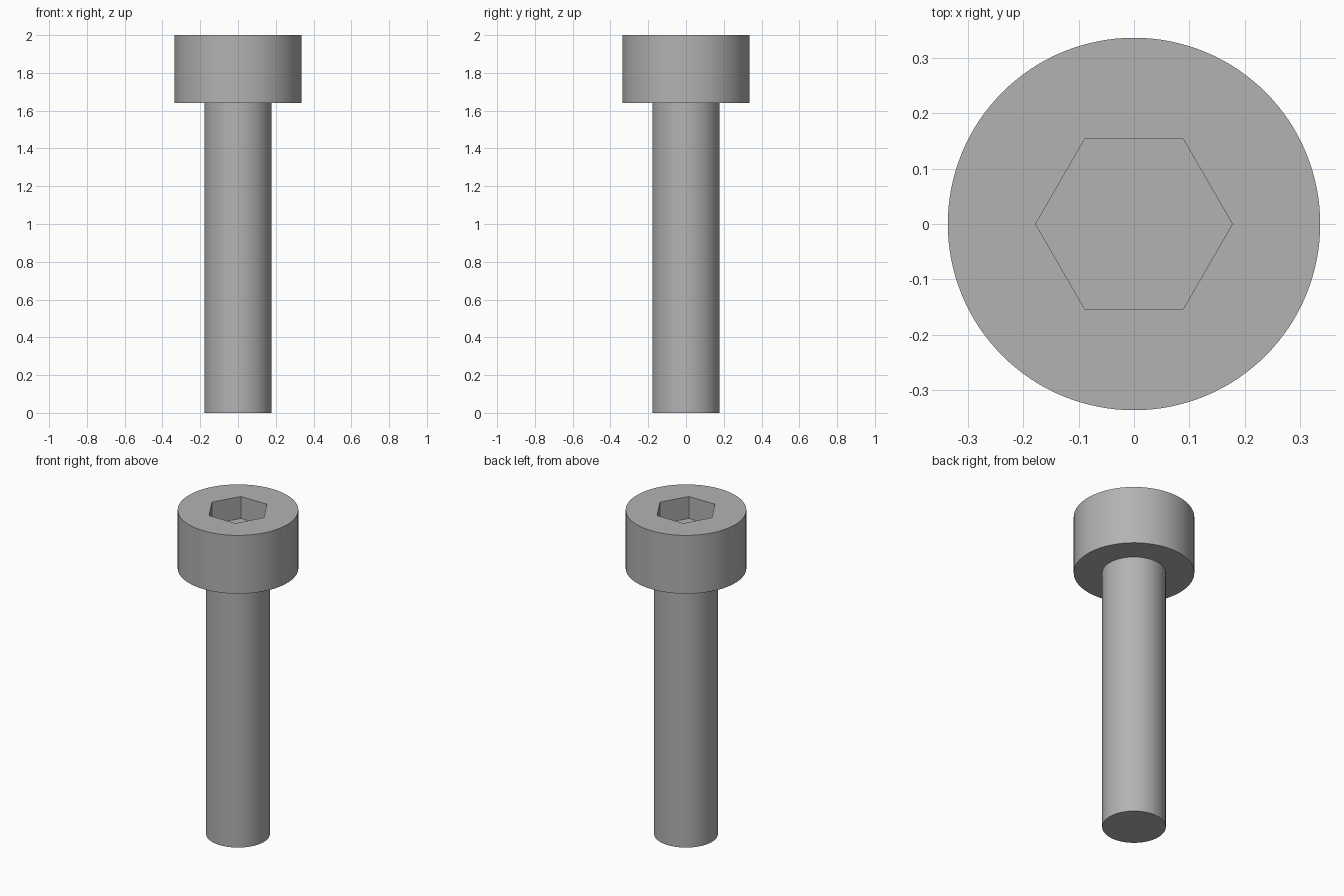
import bpy
import bmesh
from math import radians
from mathutils import Matrix

SEGMENTS = 128
SHAFT_R, HEAD_R, SOCKET_R = 0.178, 0.337, 0.178
HEAD_Z, TOP_Z, SOCKET_DEPTH = 1.64, 2.0, 0.135

cube = bpy.data.objects.get("Cube")
if cube:
    bpy.data.objects.remove(cube, do_unlink=True)

# Plain grey metal
steel = bpy.data.materials.new("grey_steel")
steel.use_nodes = True
grey = (0.45, 0.45, 0.45, 1)
steel.diffuse_color = grey
steel.node_tree.nodes["Principled BSDF"].inputs["Base Color"].default_value = grey


def add_object(name, bm):
    bmesh.ops.recalc_face_normals(bm, faces=bm.faces)
    mesh = bpy.data.meshes.new(name)
    bm.to_mesh(mesh)
    bm.free()
    mesh.materials.append(steel)
    obj = bpy.data.objects.new(name, mesh)
    bpy.context.collection.objects.link(obj)
    return obj


# Shaft and head turned from one stepped profile
bm = bmesh.new()
profile = [(0, 0), (SHAFT_R, 0), (SHAFT_R, HEAD_Z),
           (HEAD_R, HEAD_Z), (HEAD_R, TOP_Z), (0, TOP_Z)]
verts = [bm.verts.new((r, 0, z)) for r, z in profile]
edges = [bm.edges.new(pair) for pair in zip(verts, verts[1:])]
bmesh.ops.spin(bm, geom=verts + edges, axis=(0, 0, 1), cent=(0, 0, 0),
               angle=radians(360), steps=SEGMENTS, use_merge=True)
bmesh.ops.remove_doubles(bm, verts=bm.verts, dist=0.0001)
bmesh.ops.dissolve_limit(bm, angle_limit=radians(0.5), verts=bm.verts, edges=bm.edges)
screw = add_object("screw_head_and_shaft", bm)

# Hexagonal prism that cuts the socket, corners on the x axis
bm = bmesh.new()
bmesh.ops.create_cone(bm, cap_ends=True, segments=6, radius1=SOCKET_R,
                      radius2=SOCKET_R, depth=2 * SOCKET_DEPTH,
                      matrix=Matrix.Translation((0, 0, TOP_Z))
                      @ Matrix.Rotation(radians(90), 4, "Z"))
cutter = add_object("socket_cutter", bm)
cutter.hide_render = True

# Cut the socket, then discard the cutter
socket = screw.modifiers.new("hex_socket", "BOOLEAN")
socket.operation = "DIFFERENCE"
socket.solver = "EXACT"
socket.object = cutter
bpy.ops.object.select_all(action="DESELECT")
bpy.context.view_layer.objects.active = screw
screw.select_set(True)
bpy.ops.object.modifier_apply(modifier=socket.name)
bpy.data.objects.remove(cutter, do_unlink=True)

# Smooth round walls with crisp rims
bpy.ops.object.shade_smooth_by_angle(angle=radians(30))
